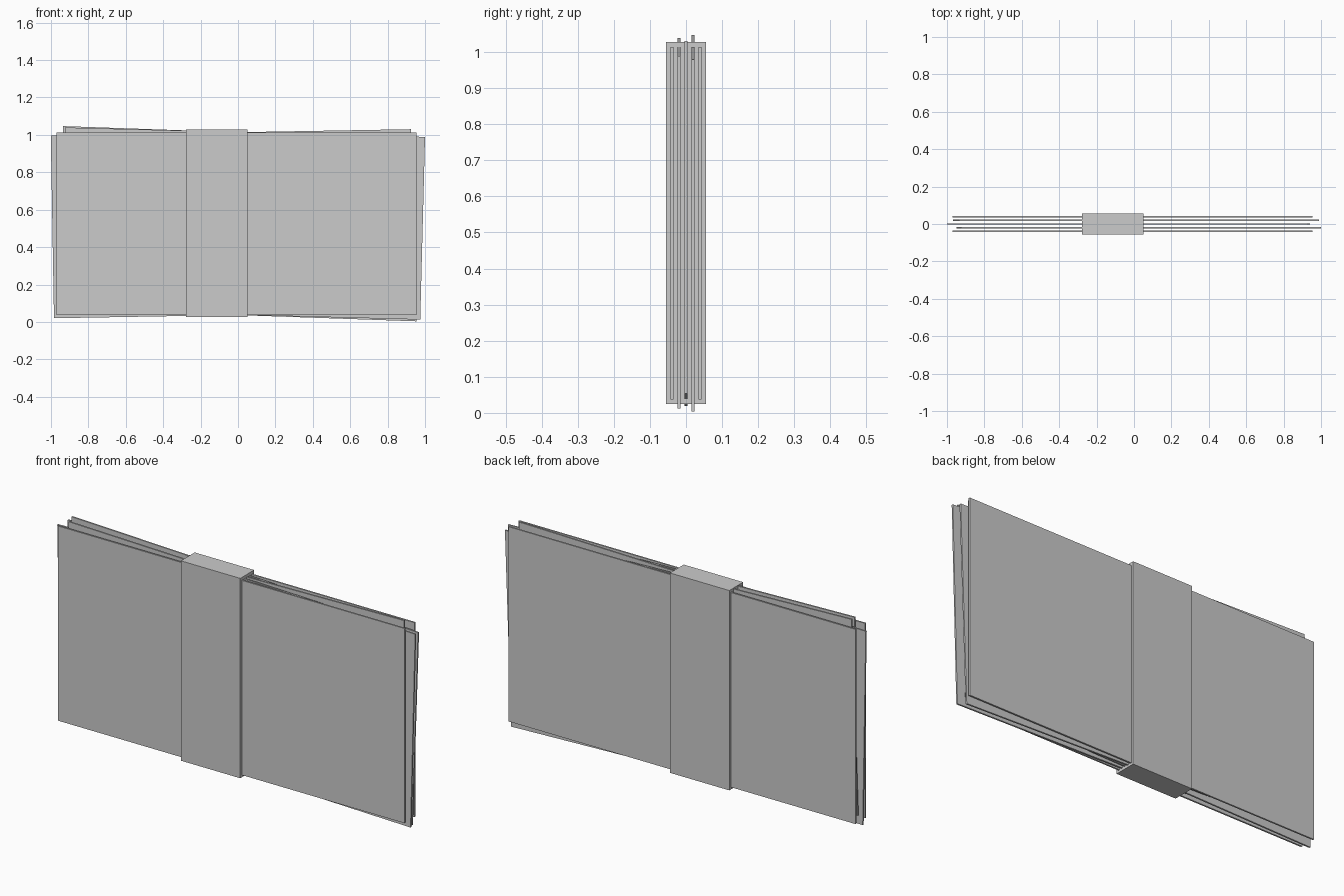
import bpy
from math import radians

if "Cube" in bpy.data.objects:
    bpy.data.objects.remove(bpy.data.objects["Cube"])


def box(name, size, loc, tilt=0.0):
    bpy.ops.mesh.primitive_cube_add(size=1, location=loc, rotation=(0, radians(tilt), 0))
    ob = bpy.context.object
    ob.name = name
    ob.scale = size
    bpy.ops.object.transform_apply(location=False, rotation=False, scale=True)
    return ob


# loose stack of thin paper sheets: (x, y, z centre, tilt in degrees)
sheets = [
    (-0.008, -0.039, 0.525, 0.0),
    (0.025, -0.0195, 0.526, 1.5),
    (-0.030, 0.0, 0.525, -1.0),
    (0.010, 0.0195, 0.525, 2.0),
    (-0.008, 0.039, 0.525, 0.0),
]
for i, (x, y, z, tilt) in enumerate(sheets):
    box(f"paper_sheet_{i + 1}", (1.925, 0.008, 0.977), (x, y, z), tilt)

# wrapper band holding the stack together
box("paper_band", (0.33, 0.11, 1.003), (-0.114, 0, 0.5265))
